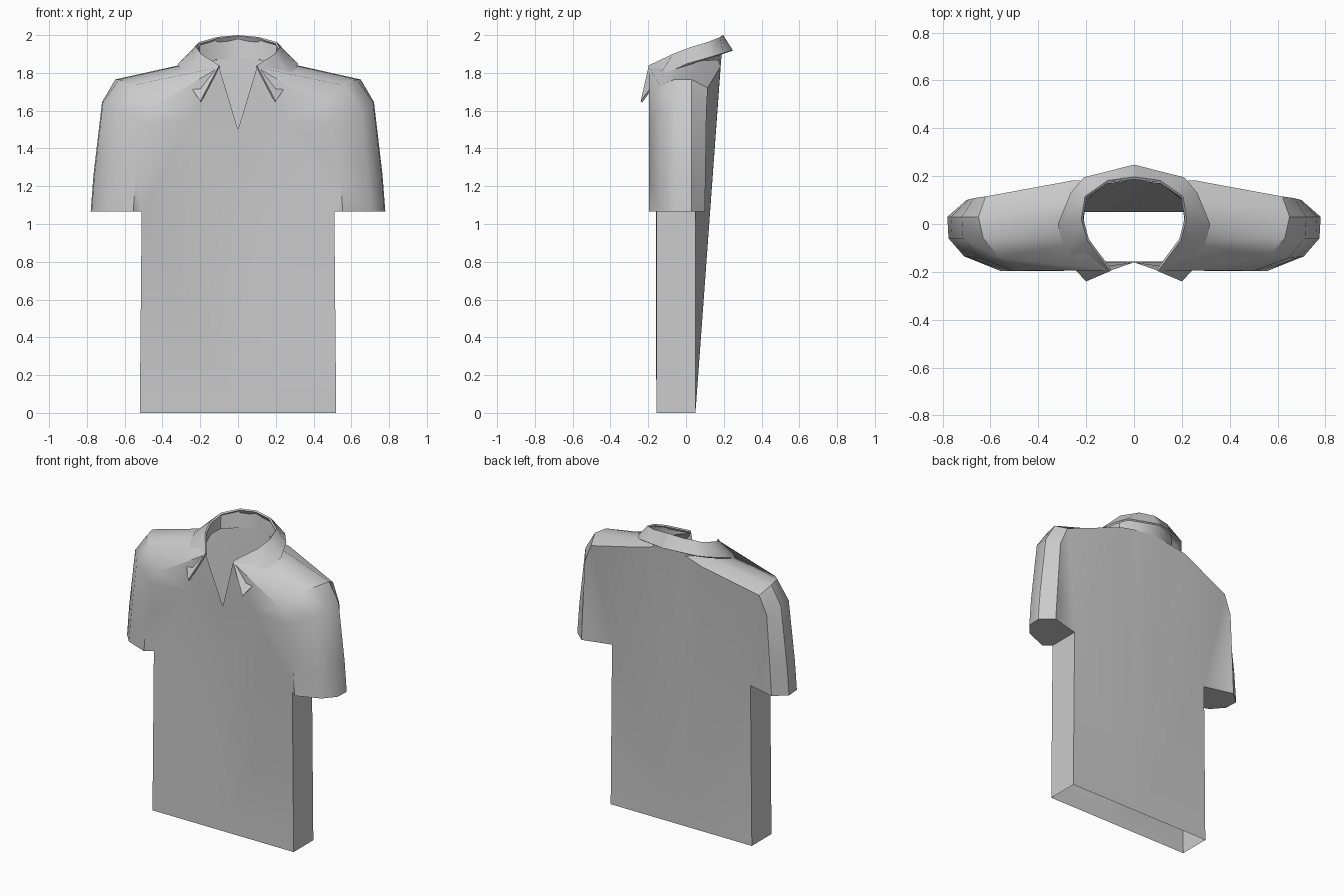
import bpy, bmesh, math

if "Cube" in bpy.data.objects:
    bpy.data.objects.remove(bpy.data.objects["Cube"])


def build(name, pts, faces, outward, thickness=0.0):
    """Make a half mesh from named points, orient it and mirror it across x."""
    bm = bmesh.new()
    v = {k: bm.verts.new(p) for k, p in pts.items()}
    made = [bm.faces.new([v[k] for k in f]) for f in faces]
    bmesh.ops.recalc_face_normals(bm, faces=bm.faces)
    bm.normal_update()
    if made[0].normal.y * outward < 0:
        bmesh.ops.reverse_faces(bm, faces=bm.faces)
    me = bpy.data.meshes.new(name)
    bm.to_mesh(me)
    bm.free()
    ob = bpy.data.objects.new(name, me)
    bpy.context.collection.objects.link(ob)
    bpy.context.view_layer.objects.active = ob
    ob.select_set(True)
    mods = []
    if thickness:
        s = ob.modifiers.new("thickness", 'SOLIDIFY')
        s.thickness, s.offset = thickness, -1
        mods.append(s.name)
    m = ob.modifiers.new("mirror", 'MIRROR')
    m.use_clip = True
    m.merge_threshold = 0.001
    mods.append(m.name)
    for n in mods:
        bpy.ops.object.modifier_apply(modifier=n)
    bpy.ops.object.shade_smooth_by_angle(angle=math.radians(40))
    ob.select_set(False)
    return ob


# Shirt body: hem, armpits, chest and neck slit
P = {
    "F0": (0, -.157, 0), "F1": (.52, -.157, 0),
    "B0": (0, .05, 0), "B1": (.52, .05, 0),
    "AF": (.51, -.157, 1.065), "AB": (.51, .05, 1.065),
    "C0": (0, -.16, 1.065), "V": (0, -.16, 1.5), "C": (.25, -.195, 1.55),
    "Ng": (.11, .17, 1.87), "N0": (0, .187, 1.88),
}
# Sleeve rings from neck to cuff, five points each from front to back
rings = {
    "N": [(.10, -.195, 1.83), (.19, -.07, 1.835), (.21, .02, 1.86), (.20, .10, 1.865), (.25, .183, 1.835)],
    "S": [(.45, -.195, 1.62), (.56, -.14, 1.735), (.63, -.06, 1.765), (.65, .03, 1.765), (.62, .115, 1.72)],
    "M": [(.50, -.197, 1.53), (.65, -.14, 1.60), (.715, -.06, 1.645), (.72, .03, 1.645), (.67, .108, 1.60)],
    "K": [(.54, -.197, 1.26), (.69, -.138, 1.26), (.76, -.06, 1.26), (.765, .03, 1.26), (.69, .103, 1.26)],
    "H": [(.555, -.197, 1.065), (.71, -.135, 1.065), (.775, -.06, 1.065), (.78, .03, 1.065), (.70, .10, 1.065)],
}
for r, row in rings.items():
    for c, p in zip("abcde", row):
        P[r + c] = p

faces = [
    ("F0", "F1", "AF", "C0"), ("C0", "AF", "C", "V"), ("V", "C", "Na"),
    ("C", "Sa", "Na"), ("C", "Ma", "Sa"), ("C", "AF", "Ka", "Ma"), ("AF", "Ha", "Ka"),
    ("F1", "B1", "AB", "AF"),
    # back panel fans out from the hem centre
    ("B0", "AB", "B1"), ("B0", "Ne", "AB"), ("B0", "Ng", "Ne"), ("B0", "N0", "Ng"),
    ("AB", "Ne", "Se"), ("AB", "Se", "Me"), ("AB", "Me", "Ke"), ("AB", "Ke", "He"),
    ("Nd", "Ne", "Ng"),
    # closed cuff
    ("AF", "AB", "He", "Hd", "Hc", "Hb", "Ha"),
]
for r, q in zip("NSMK", "SMKH"):
    for c, d in zip("abcd", "bcde"):
        faces.append((r + c, q + c, q + d, r + d))
build("shirt_body", P, faces, -1)

# Collar: stand base, fold line and outer edge, from centre back to front tip
base = [(0, .187, 1.875), (.11, .172, 1.865), (.20, .10, 1.86), (.21, .02, 1.855), (.19, -.07, 1.83), (.10, -.19, 1.825)]
fold = [(0, .197, 2.0), (.11, .182, 1.99), (.205, .115, 1.963), (.22, .02, 1.935), (.195, -.07, 1.90), (.10, -.197, 1.84)]
edge = [(0, .248, 1.92), (.21, .195, 1.905), (.265, .13, 1.885), (.318, 0, 1.847), (.285, -.15, 1.775), (.20, -.24, 1.65)]


def strip(name, upper, lower, outward, thickness):
    pts = {("u", i): p for i, p in enumerate(upper)}
    pts.update({("l", i): p for i, p in enumerate(lower)})
    quads = [(("u", i), ("l", i), ("l", i + 1), ("u", i + 1)) for i in range(len(upper) - 1)]
    build(name, pts, quads, outward, thickness)


strip("collar_fold", fold, edge, 1, .012)
strip("collar_stand", fold, base, -1, 0)
